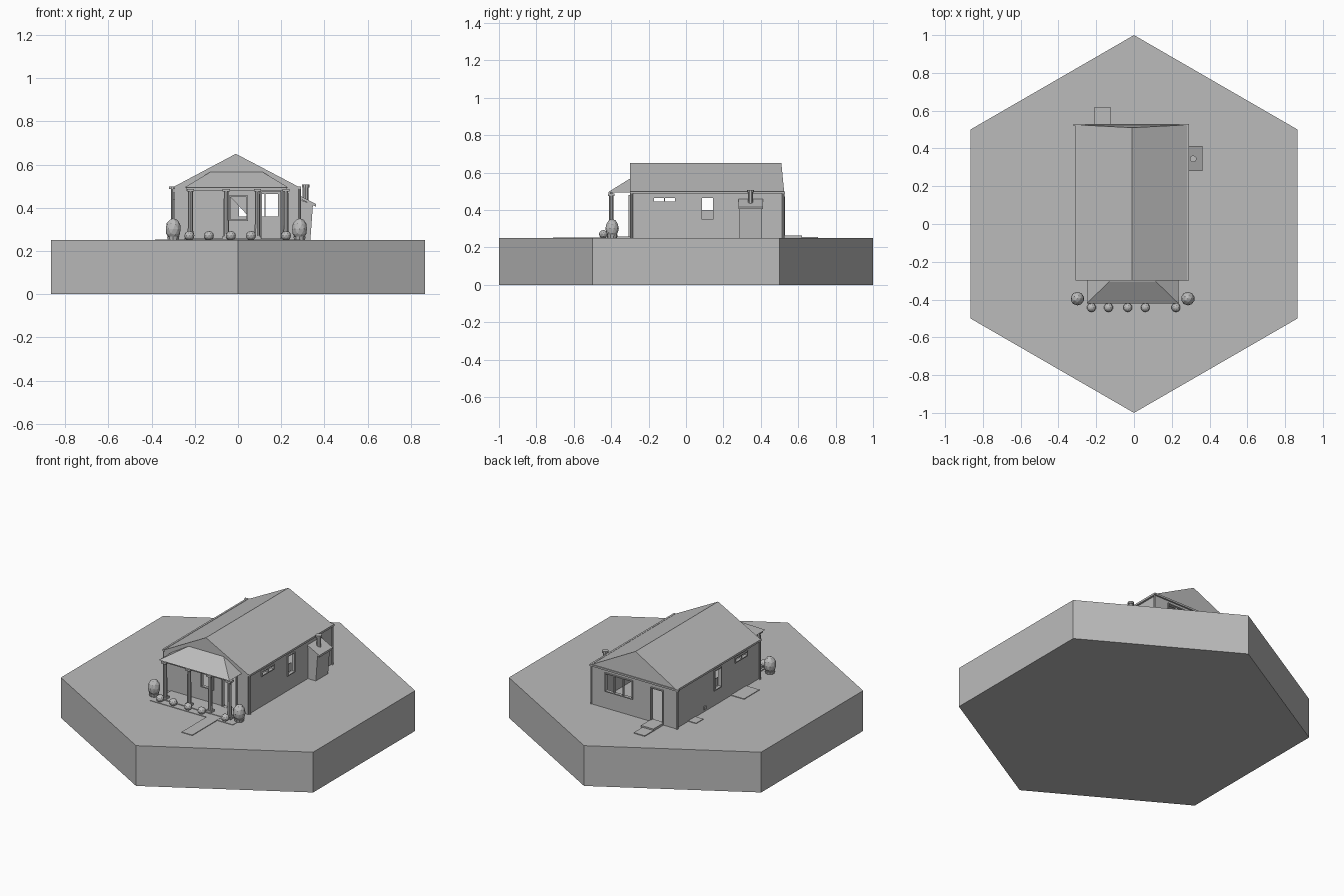
import bpy, bmesh, math
from mathutils import Matrix

cube = bpy.data.objects.get("Cube")
if cube:
    bpy.data.objects.remove(cube, do_unlink=True)

grey = bpy.data.materials.new("plain grey")
grey.use_nodes = True
grey.diffuse_color = (0.5, 0.5, 0.5, 1)
grey.node_tree.nodes["Principled BSDF"].inputs["Base Color"].default_value = (0.5, 0.5, 0.5, 1)
GROUND = 0.25


def finish(name, bm):
    bmesh.ops.recalc_face_normals(bm, faces=bm.faces)
    me = bpy.data.meshes.new(name)
    bm.to_mesh(me)
    bm.free()
    me.materials.append(grey)
    ob = bpy.data.objects.new(name, me)
    bpy.context.scene.collection.objects.link(ob)
    return ob


def loft(name, start, end):
    """Closed solid between two matching rings of points."""
    bm = bmesh.new()
    a = [bm.verts.new(p) for p in start]
    b = [bm.verts.new(p) for p in end]
    n = len(a)
    bm.faces.new(a)
    bm.faces.new(b)
    for i in range(n):
        j = (i + 1) % n
        bm.faces.new((a[i], a[j], b[j], b[i]))
    return finish(name, bm)


def box(name, x0, x1, y0, y1, z0, z1):
    ring = [(x0, y0), (x1, y0), (x1, y1), (x0, y1)]
    return loft(name, [(x, y, z0) for x, y in ring], [(x, y, z1) for x, y in ring])


def rod(name, x, y, z0, z1, r, r_top=None, sides=10):
    bm = bmesh.new()
    bmesh.ops.create_cone(bm, cap_ends=True, segments=sides, radius1=r,
                          radius2=r if r_top is None else r_top, depth=z1 - z0,
                          matrix=Matrix.Translation((x, y, (z0 + z1) / 2)))
    return finish(name, bm)


def shrub(name, x, y, z, r, height):
    bm = bmesh.new()
    bmesh.ops.create_icosphere(bm, subdivisions=2, radius=1)
    bmesh.ops.transform(bm, verts=bm.verts,
                        matrix=Matrix.Translation((x, y, z)) @ Matrix.Diagonal((r, r, height / 2, 1)))
    return finish(name, bm)


def cut(target, cutter):
    cutter.hide_render = True
    mod = target.modifiers.new("opening", "BOOLEAN")
    mod.operation = "DIFFERENCE"
    mod.solver = "EXACT"
    mod.object = cutter
    bpy.context.view_layer.objects.active = target
    bpy.ops.object.modifier_apply(modifier=mod.name)
    bpy.data.objects.remove(cutter, do_unlink=True)


def frame(name, axis, at, a0, a1, z0, z1, bars=0):
    """Trim around an opening; axis is the one the wall faces along."""
    t, d = 0.006, 0.008
    pieces = [(a0 - t, a0, z0, z1), (a1, a1 + t, z0, z1),
              (a0 - t, a1 + t, z1, z1 + t), (a0 - t, a1 + t, z0 - t, z0)]
    for i in range(bars):
        m = a0 + (a1 - a0) * (i + 1) / (bars + 1)
        pieces.append((m - t / 3, m + t / 3, z0, z1))
    for p0, p1, q0, q1 in pieces:
        if axis == "x":
            box(name, at - d, at + d, p0, p1, q0, q1)
        else:
            box(name, p0, p1, at - d, at + d, q0, q1)


# Hexagonal ground tile
hexagon = [(math.sin(k * math.pi / 3), math.cos(k * math.pi / 3)) for k in range(6)]
loft("ground_tile", [(x, y, 0) for x, y in hexagon], [(x, y, GROUND) for x, y in hexagon])

# Hollow house walls with through openings
L, R, F, B, TOP = -0.295, 0.28, -0.30, 0.52, 0.495
walls = box("house_walls", L, R, F, B, GROUND, TOP)
cut(walls, box("room", L + 0.012, R - 0.012, F + 0.012, B - 0.012, GROUND + 0.004, TOP - 0.008))
side_windows = [(-0.17, -0.06, 0.445, 0.465, 1), (0.085, 0.145, 0.35, 0.465, 0)]
for y0, y1, z0, z1, bars in side_windows:
    cut(walls, box("opening", L - 0.05, R + 0.05, y0, y1, z0, z1))
    for x in (L, R):
        frame("side_window_frame", "x", x, y0, y1, z0, z1, bars)
end_openings = [("front_door", F, 0.11, 0.2, 0.258, 0.475, 0),
                ("front_window", F, -0.035, 0.04, 0.345, 0.45, 0),
                ("back_window", B, 0.005, 0.185, 0.36, 0.465, 2),
                ("back_door", B, -0.205, -0.13, 0.262, 0.46, 0)]
for name, y, x0, x1, z0, z1, bars in end_openings:
    cut(walls, box("opening", x0, x1, y - 0.03, y + 0.03, z0, z1))
    frame(name + "_frame", "y", y, x0, x1, z0, z1, bars)

# Curtains and the open front door
for x in (L + 0.015, R - 0.019):
    box("side_curtain", x, x + 0.004, 0.085, 0.145, 0.35, 0.4)
loft("front_curtain",
     [(-0.035, F + 0.015, 0.45), (0.04, F + 0.015, 0.45), (0.04, F + 0.015, 0.37)],
     [(-0.035, F + 0.018, 0.45), (0.04, F + 0.018, 0.45), (0.04, F + 0.018, 0.37)])
box("front_door_leaf", 0.196, 0.202, F + 0.01, F + 0.095, 0.256, 0.475)
loft("back_door_leaf",
     [(-0.205, B - 0.012, 0.26), (-0.2, B - 0.012, 0.26), (-0.17, B - 0.08, 0.26), (-0.175, B - 0.08, 0.26)],
     [(-0.205, B - 0.012, 0.46), (-0.2, B - 0.012, 0.46), (-0.17, B - 0.08, 0.46), (-0.175, B - 0.08, 0.46)])

# Gabled main roof
loft("main_roof",
     [(-0.302, F, TOP), (-0.01, F, 0.65), (0.285, F, TOP)],
     [(-0.302, 0.525, TOP), (-0.01, 0.51, 0.65), (0.285, 0.525, TOP)])

# Gutters and downpipes
for x in (-0.304, 0.286):
    box("side_gutter", x - 0.006, x + 0.006, F, 0.528, 0.487, 0.499)
    for y in (F + 0.01, B):
        rod("downpipe", x, y, GROUND, 0.49, 0.006, sides=8)
box("back_gutter", -0.32, 0.292, 0.52, 0.53, 0.488, 0.499)

# Hipped porch roof, beam and floor
loft("porch_roof",
     [(-0.25, -0.42, 0.493), (0.235, -0.42, 0.493), (0.235, F, 0.493), (-0.25, F, 0.493)],
     [(-0.13, F - 0.004, 0.565), (0.115, F - 0.004, 0.565), (0.115, F, 0.565), (-0.13, F, 0.565)])
box("porch_beam", -0.24, 0.228, -0.407, -0.393, 0.48, 0.493)
box("porch_floor", -0.25, 0.24, -0.42, F, GROUND, 0.257)
for x in (-0.22, -0.055, 0.09, 0.222):
    rod("porch_column", x, -0.4, GROUND, 0.485, 0.014, 0.011)
    box("column_base", x - 0.017, x + 0.017, -0.417, -0.383, GROUND, 0.27)
    box("column_capital", x - 0.017, x + 0.017, -0.417, -0.383, 0.475, 0.487)

# Lean-to on the left wall, with a slanted roof and flue
loft("lean_to",
     [(R, 0.285, GROUND), (0.335, 0.285, GROUND), (0.347, 0.285, 0.415), (R, 0.285, 0.44)],
     [(R, 0.405, GROUND), (0.335, 0.405, GROUND), (0.347, 0.405, 0.415), (R, 0.405, 0.44)])
loft("lean_to_roof",
     [(R, 0.28, 0.445), (0.362, 0.28, 0.405), (0.362, 0.28, 0.417), (R, 0.28, 0.46)],
     [(R, 0.412, 0.445), (0.362, 0.412, 0.405), (0.362, 0.412, 0.417), (R, 0.412, 0.46)])
rod("flue", 0.313, 0.345, 0.42, 0.495, 0.014)
rod("flue_cap", 0.313, 0.345, 0.495, 0.508, 0.018)

# Paths, steps and slabs
for name, x0, x1, y0, y1, h in [
        ("front_path", 0.11, 0.183, -0.71, -0.42, 0.004),
        ("front_bed", -0.28, 0.29, -0.465, -0.42, 0.003),
        ("back_step", -0.21, -0.125, 0.52, 0.62, 0.014),
        ("back_path", -0.21, -0.135, 0.62, 0.705, 0.005),
        ("side_slab", -0.385, L, -0.17, -0.02, 0.004),
        ("side_drain", -0.35, L, 0.33, 0.4, 0.004)]:
    box(name, x0, x1, y0, y1, GROUND, GROUND + h)
box("side_vent", L - 0.006, L, 0.23, 0.25, 0.265, 0.285)

# Shrubs
for x in (-0.3, 0.285):
    shrub("tall_shrub", x, -0.395, 0.302, 0.036, 0.1)
    rod("shrub_base", x, -0.395, GROUND, 0.268, 0.026, 0.03)
for x in (-0.225, -0.135, -0.033, 0.06, 0.222):
    shrub("round_shrub", x, -0.442, 0.271, 0.024, 0.044)
